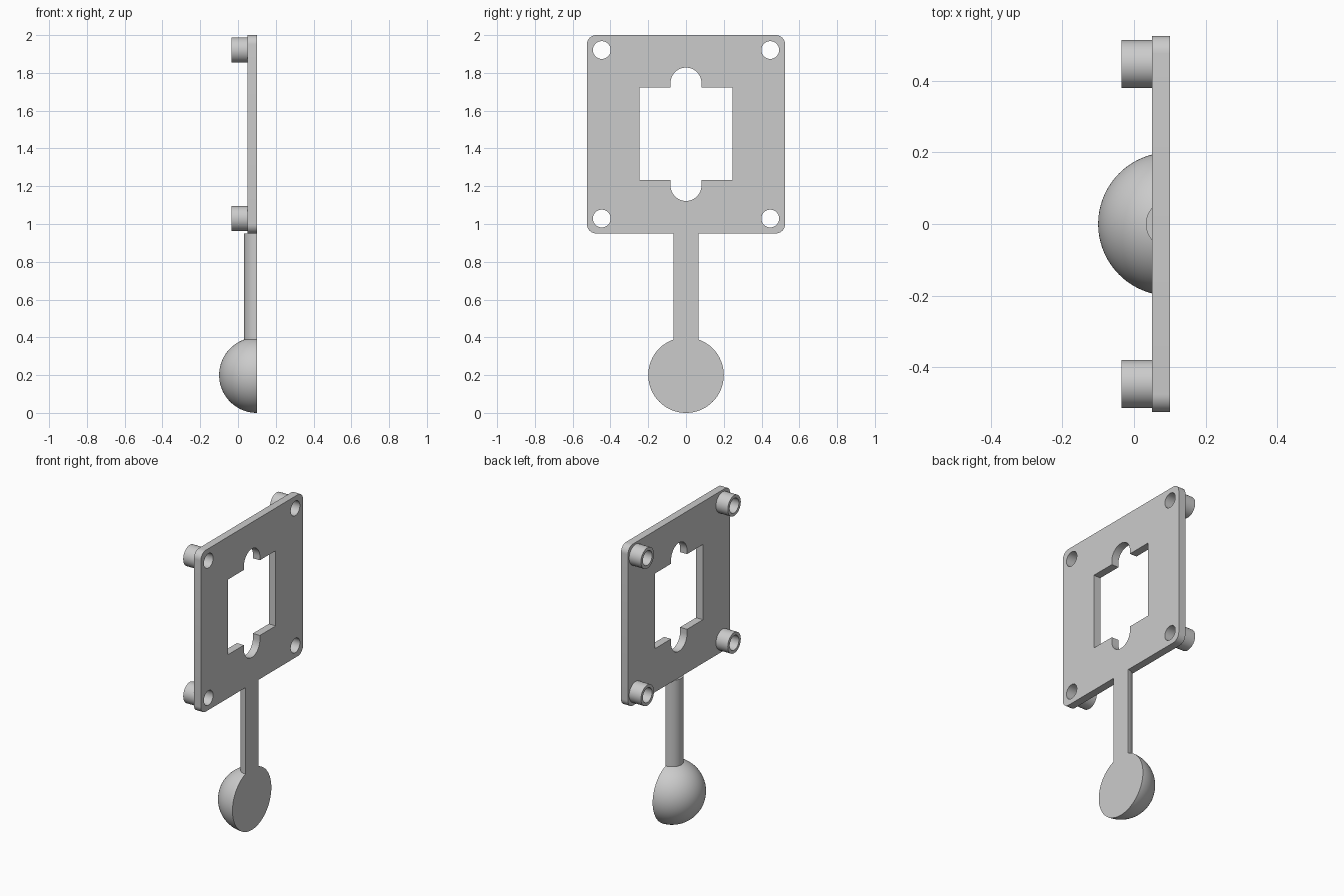
import bpy, bmesh
from math import sin, cos, pi, radians
from mathutils import Matrix, Vector

cube = bpy.data.objects.get("Cube")
if cube:
    bpy.data.objects.remove(cube, do_unlink=True)

grey = bpy.data.materials.new("plain_grey")
grey.use_nodes = True
colour = (0.6, 0.6, 0.6, 1)
grey.diffuse_color = colour
grey.node_tree.nodes["Principled BSDF"].inputs["Base Color"].default_value = colour

BACK = 0.10                                   # x of the shared flat face
# Profiles are drawn as (y, z) and extruded along x
SIDEWAYS = Matrix(((0, 0, 1, 0), (1, 0, 0, 0), (0, 1, 0, 0), (0, 0, 0, 1)))


def arc(cy, cz, r, start, end, steps):
    angles = [radians(start + (end - start) * i / steps) for i in range(steps + 1)]
    return [(cy + r * cos(a), cz + r * sin(a)) for a in angles]


def circle(cy, cz, r, steps=48):
    return arc(cy, cz, r, 0, 360, steps)[:-1]


def finish(name, mesh):
    obj = bpy.data.objects.new(name, mesh)
    bpy.context.collection.objects.link(obj)
    mesh.materials.clear()
    mesh.materials.append(grey)
    bpy.ops.object.select_all(action="DESELECT")
    obj.select_set(True)
    bpy.context.view_layer.objects.active = obj
    bpy.ops.object.shade_smooth_by_angle(angle=radians(30))
    return obj


def slab(name, loops, low, high, frame):
    """Fill nested outlines (inner ones become holes) and extrude low..high."""
    curve = bpy.data.curves.new(name + "_outline", "CURVE")
    curve.dimensions = "2D"
    curve.fill_mode = "BOTH"
    curve.extrude = (high - low) / 2
    for loop in loops:
        spline = curve.splines.new("POLY")
        spline.points.add(len(loop) - 1)
        for point, (u, v) in zip(spline.points, loop):
            point.co = (u, v, 0, 1)
        spline.use_cyclic_u = True
    helper = bpy.data.objects.new(name + "_outline", curve)
    mesh = bpy.data.meshes.new_from_object(helper)
    bpy.data.objects.remove(helper)
    mesh.transform(frame @ Matrix.Translation((0, 0, (low + high) / 2)))
    bm = bmesh.new()
    bm.from_mesh(mesh)
    bmesh.ops.remove_doubles(bm, verts=bm.verts, dist=1e-5)
    bmesh.ops.recalc_face_normals(bm, faces=bm.faces)
    bm.to_mesh(mesh)
    bm.free()
    return finish(name, mesh)


# Mounting plate: rounded square, keyed window and four screw holes
half, bottom, top, corner = 0.525, 0.95, 2.0, 0.05
outline = []
for i, (y, z) in enumerate([(half - corner, top - corner), (corner - half, top - corner),
                            (corner - half, bottom + corner), (half - corner, bottom + corner)]):
    outline += arc(y, z, corner, 90 * i, 90 * i + 90, 10)

win, sill, lintel, slot = 0.245, 1.233, 1.722, 0.082
window = [(win, sill), (win, lintel), (slot, lintel)]
window += arc(0, 1.828 - slot, slot, 0, 180, 24)
window += [(-slot, lintel), (-win, lintel), (-win, sill), (-slot, sill)]
window += arc(0, 1.122 + slot, slot, 180, 360, 24)
window += [(slot, sill)]

screws = [(side * 0.446, z) for side in (-1, 1) for z in (1.029, 1.921)]
hole = 0.047
slab("mounting_plate", [outline, window] + [circle(y, z, hole) for y, z in screws],
     0.05, BACK, SIDEWAYS)

# Hollow standoffs behind each screw hole
for y, z in screws:
    name = ("left" if y > 0 else "right") + ("_upper" if z > 1.5 else "_lower")
    slab("standoff_" + name, [circle(y, z, 0.067), circle(y, z, hole)],
         -0.035, 0.05, SIDEWAYS)

# Half-round stem, flat side flush with the plate
slab("stem", [arc(BACK, 0, 0.067, 90, 270, 32)], 0.385, bottom, Matrix.Identity(4))

# Half ball at the foot, spun from a quarter arc and closed by a flat disc
radius = 0.2
bm = bmesh.new()
profile = [bm.verts.new((BACK - radius * sin(t), radius * cos(t), radius))
           for t in (pi / 2 * i / 24 for i in range(25))]
edges = [bm.edges.new(pair) for pair in zip(profile, profile[1:])]
bmesh.ops.spin(bm, geom=profile + edges, cent=(BACK, 0, radius), axis=Vector((1, 0, 0)),
               angle=2 * pi, steps=64)
bmesh.ops.remove_doubles(bm, verts=bm.verts, dist=1e-5)
bmesh.ops.holes_fill(bm, edges=[e for e in bm.edges if e.is_boundary], sides=0)
bmesh.ops.recalc_face_normals(bm, faces=bm.faces)
ball_mesh = bpy.data.meshes.new("half_ball")
bm.to_mesh(ball_mesh)
bm.free()
finish("half_ball", ball_mesh)
